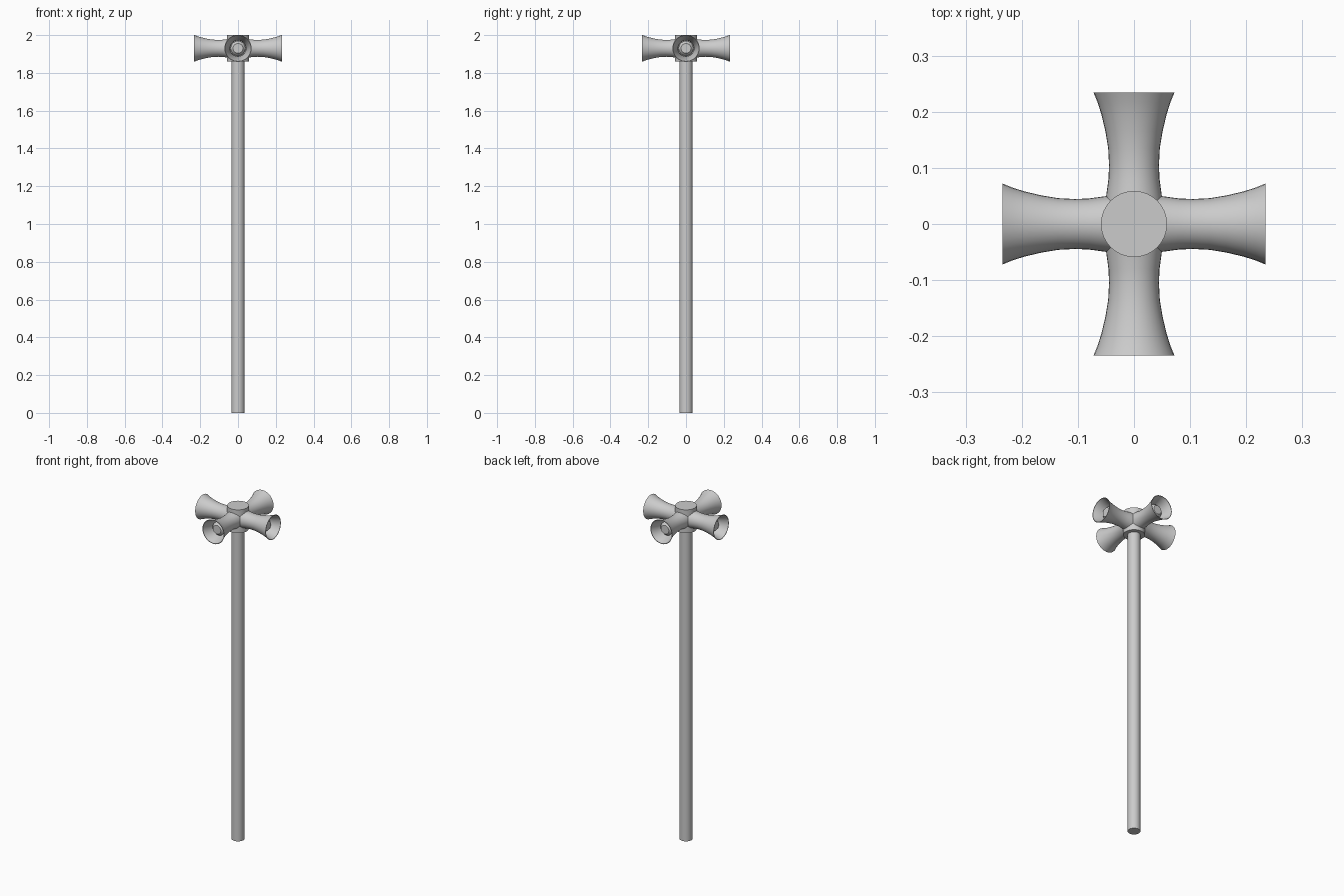
import bpy, bmesh, math
from mathutils import Matrix

if "Cube" in bpy.data.objects:
    bpy.data.objects.remove(bpy.data.objects["Cube"])

CZ = 1.93  # height of the horn axes


def lathe(name, profile, sides=32, turn=None):
    """Spin (radius, height) points around z, then place with a matrix."""
    bm = bmesh.new()
    rings = []
    for r, h in profile:
        if r == 0:
            rings.append([bm.verts.new((0, 0, h))])
        else:
            rings.append([bm.verts.new((r * math.cos(2 * math.pi * i / sides),
                                        r * math.sin(2 * math.pi * i / sides), h))
                          for i in range(sides)])
    for a, b in zip(rings, rings[1:]):
        for i in range(sides):
            j = (i + 1) % sides
            quad = [a[i % len(a)], a[j % len(a)], b[j % len(b)], b[i % len(b)]]
            bm.faces.new(list(dict.fromkeys(quad)))
    bmesh.ops.recalc_face_normals(bm, faces=bm.faces)
    if turn:
        bm.transform(turn)
    mesh = bpy.data.meshes.new(name)
    bm.to_mesh(mesh)
    bm.free()
    ob = bpy.data.objects.new(name, mesh)
    bpy.context.collection.objects.link(ob)
    bpy.ops.object.select_all(action='DESELECT')
    ob.select_set(True)
    bpy.context.view_layer.objects.active = ob
    bpy.ops.object.shade_smooth_by_angle(angle=math.radians(30))
    return ob


# Pole and central hub
lathe("pole", [(0, 0), (0.035, 0), (0.035, 1.88), (0, 1.88)])
lathe("hub", [(0, 1.86), (0.059, 1.86), (0.059, 2.0), (0, 2.0)])

# Flared horn shell: outside out to the rim, then back down the throat
outer = [(0.052, 0.03), (0.049, 0.055), (0.0455, 0.08), (0.0445, 0.105), (0.046, 0.135),
         (0.051, 0.165), (0.058, 0.195), (0.065, 0.217), (0.072, 0.234)]
inner = [(r - 0.003, h) for r, h in reversed(outer[3:])]
horn = [(0, 0.03)] + outer + inner + [(0, 0.105)]

# Bullet-shaped plug inside each horn
plug = [(0, 0.10), (0.039, 0.10), (0.039, 0.185), (0.026, 0.2), (0, 0.2)]

for k, side in enumerate(("right", "back", "left", "front")):
    turn = (Matrix.Translation((0, 0, CZ)) @ Matrix.Rotation(k * math.pi / 2, 4, 'Z')
            @ Matrix.Rotation(math.pi / 2, 4, 'Y'))
    lathe("horn_" + side, horn, 32, turn)
    lathe("horn_plug_" + side, plug, 32, turn)
